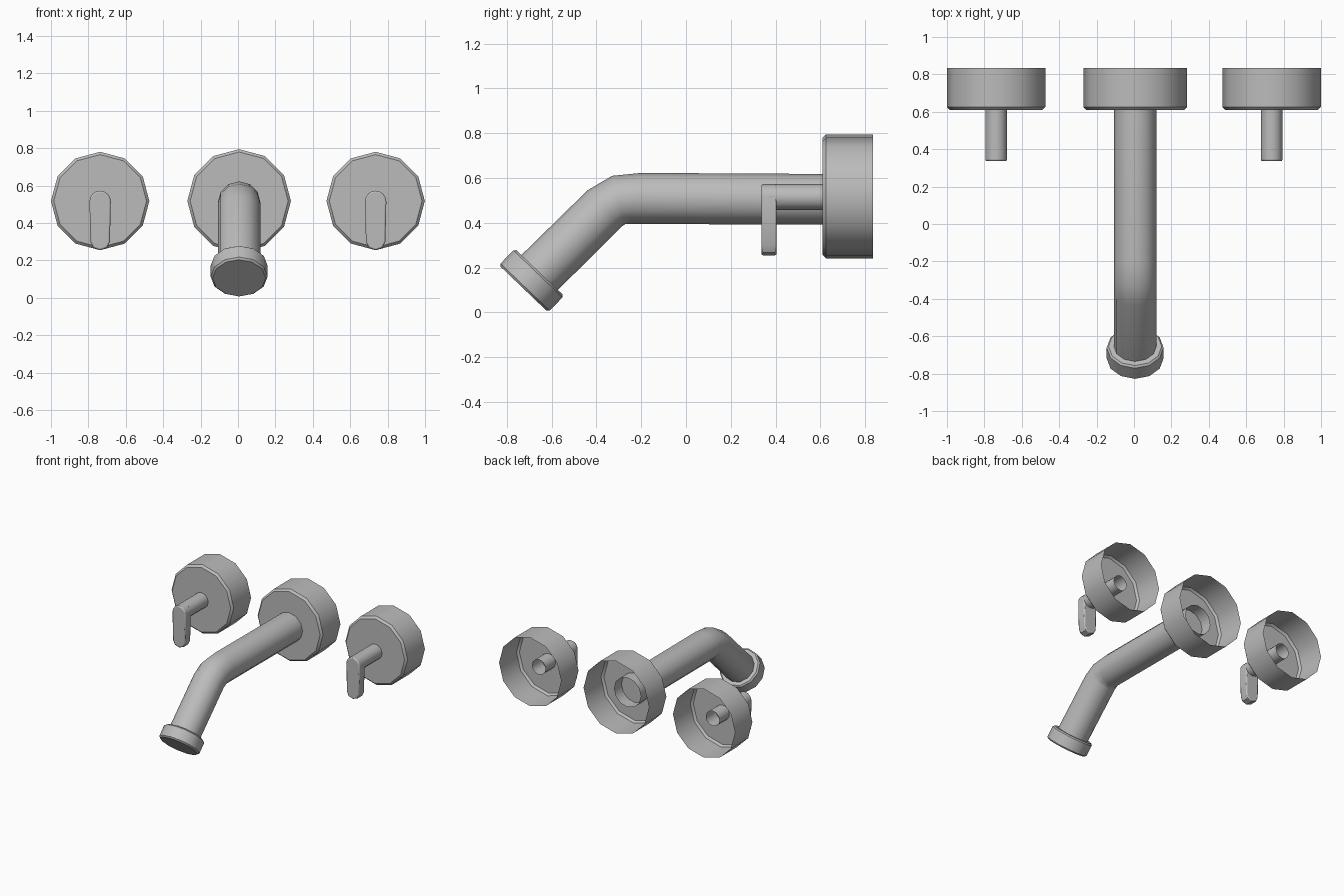
import bpy
import bmesh
from math import sin, cos, pi, radians
from mathutils import Vector

cube = bpy.data.objects.get("Cube")
if cube:
    bpy.data.objects.remove(cube, do_unlink=True)

metal = bpy.data.materials.new("brushed grey metal")
metal.use_nodes = True
colour = (0.5, 0.5, 0.5, 1)
metal.diffuse_color = colour
metal.node_tree.nodes["Principled BSDF"].inputs["Base Color"].default_value = colour

SIDES = 12


def finish(name, bm):
    """Turn a bmesh into a smooth-shaded object with sharp edges kept."""
    mesh = bpy.data.meshes.new(name)
    bm.to_mesh(mesh)
    bm.free()
    mesh.materials.append(metal)
    obj = bpy.data.objects.new(name, mesh)
    bpy.context.collection.objects.link(obj)
    bpy.ops.object.select_all(action="DESELECT")
    obj.select_set(True)
    bpy.context.view_layer.objects.active = obj
    bpy.ops.object.shade_smooth_by_angle(angle=radians(35))
    return obj


def upright(y, z, r):
    """Ring facing the front, as its top and bottom points in (y, z)."""
    return (y, z + r), (y, z - r)


def loft(name, x, rings, back_cap=False, front_cap=False, radius=None):
    """Skin rings from back to front; each is a (top, bottom) pair in (y, z)."""
    bm = bmesh.new()
    loops = []
    for top, bottom in rings:
        t, b = Vector((x, *top)), Vector((x, *bottom))
        mid, half = (t + b) / 2, (t - b) / 2
        r = radius or half.length
        angles = [2 * pi * i / SIDES for i in range(SIDES)]
        loops.append([bm.verts.new(mid + half * cos(a) + Vector((r * sin(a), 0, 0)))
                      for a in angles])
    for p, q in zip(loops, loops[1:]):
        for i in range(SIDES):
            j = (i + 1) % SIDES
            bm.faces.new((p[i], q[i], q[j], p[j]))
    if back_cap:
        bm.faces.new(loops[0])
    if front_cap:
        bm.faces.new(loops[-1][::-1])
    return finish(name, bm)


def rose(name, x, z, r):
    """Hollow wall cover, open at the back, with a bevelled front edge."""
    loft(name, x, [upright(0.835, z, r), upright(0.625, z, r),
                   upright(0.61, z, r - 0.015)], front_cap=True)


def lever(name, x):
    """Flat handle blade: rounded top, tapered rounded foot."""
    r, z_top, z_foot = 0.057, 0.516, 0.30
    outline = [(r * cos(pi * i / 8), z_top + r * sin(pi * i / 8)) for i in range(9)]
    outline += [(0.052 * cos(pi + pi * i / 4), z_foot + 0.045 * sin(pi + pi * i / 4))
                for i in range(5)]
    bm = bmesh.new()
    face = bm.faces.new([bm.verts.new((x + px, 0.336, pz)) for px, pz in outline])
    new = bmesh.ops.extrude_face_region(bm, geom=[face])["geom"]
    verts = [v for v in new if isinstance(v, bmesh.types.BMVert)]
    bmesh.ops.translate(bm, verts=verts, vec=(0, 0.069, 0))
    bmesh.ops.recalc_face_normals(bm, faces=bm.faces)
    obj = finish(name, bm)
    bevel = obj.modifiers.new("soft edges", "BEVEL")
    bevel.width = 0.008
    bevel.segments = 2
    bevel.limit_method = "ANGLE"
    bevel.angle_limit = radians(60)


# Spout with its wall cover
SPOUT_X = 0.006
rose("spout_rose", SPOUT_X, 0.518, 0.277)
axis = Vector((-0.69, -0.72)).normalized()      # outlet direction in (y, z)
across = Vector((axis.y, -axis.x)) * -1         # towards the lower rear edge
face_mid = Vector((-0.725, 0.106))


def tilted(back, r):
    """Ring square to the outlet, a distance behind its face."""
    mid = face_mid - axis * back
    return mid - across * r, mid + across * r


loft("spout_pipe", SPOUT_X, [
    upright(0.70, 0.505, 0.113),
    ((-0.20, 0.623), (-0.25, 0.395)),
    ((-0.33, 0.61), (-0.272, 0.394)),
    ((-0.44, 0.545), (-0.285, 0.385)),
    tilted(0.05, 0.113),
], radius=0.114)

# Outlet collar at the tip
loft("outlet_collar", SPOUT_X, [
    tilted(0.102, 0.142), tilted(0.092, 0.152),
    tilted(0.010, 0.152), tilted(0.0, 0.142),
], back_cap=True, front_cap=True)

# Two handles: wall cover, stem and lever
for side, x in (("left", 0.736), ("right", -0.737)):
    rose(side + "_rose", x, 0.518, 0.263)
    loft(side + "_stem", x, [upright(0.73, 0.515, 0.058), upright(0.37, 0.515, 0.058)])
    lever(side + "_lever", x)
